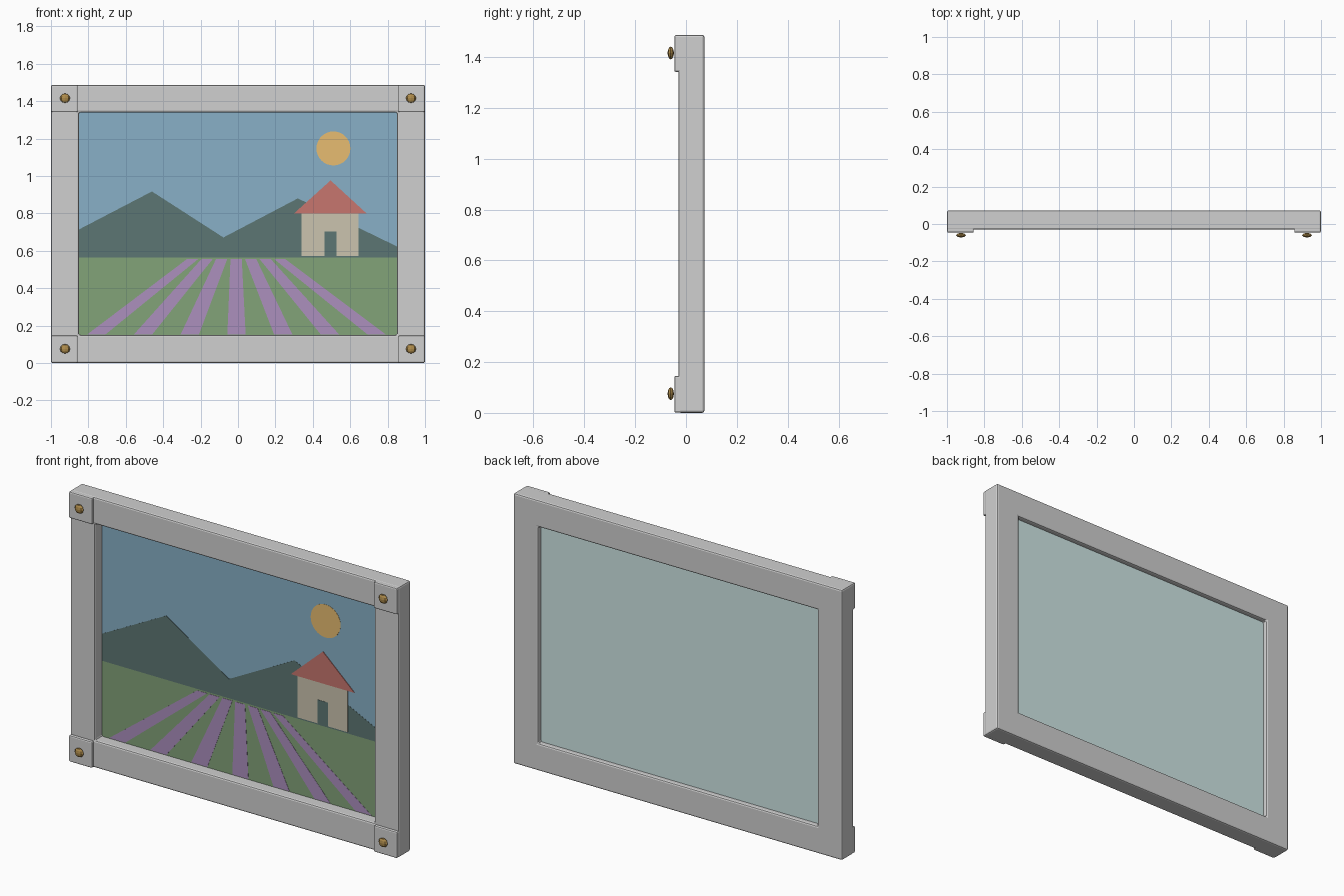
import bpy, bmesh, math
from mathutils import Matrix, Vector

old = bpy.data.objects.get("Cube")
if old:
    bpy.data.objects.remove(old)


def material(name, *rgb):
    """Flat material from 0-255 sRGB values, stored as linear."""
    lin = [((c / 255 + 0.055) / 1.055) ** 2.4 for c in rgb] + [1]
    m = bpy.data.materials.new(name)
    m.use_nodes = True
    m.diffuse_color = lin
    bsdf = next(n for n in m.node_tree.nodes if n.type == 'BSDF_PRINCIPLED')
    bsdf.inputs["Base Color"].default_value = lin
    return m


GREY = material("frame grey", 208, 208, 208)
GOLD = material("stud gold", 176, 141, 76)
BACK = material("pale backing", 212, 236, 235)
SKY = material("sky blue", 136, 176, 199)
HILL = material("dark hill green", 92, 118, 115)
GRASS = material("meadow green", 130, 163, 121)
LILAC = material("lavender", 172, 144, 190)
SUN = material("sun yellow", 233, 190, 114)
ROOF = material("roof red", 199, 118, 110)
WALL = material("wall cream", 203, 196, 175)


def finish(name, bm, mat, bevel=0):
    bmesh.ops.recalc_face_normals(bm, faces=bm.faces[:])
    me = bpy.data.meshes.new(name)
    bm.to_mesh(me)
    bm.free()
    me.materials.append(mat)
    ob = bpy.data.objects.new(name, me)
    bpy.context.collection.objects.link(ob)
    if bevel:
        mod = ob.modifiers.new("soft edges", 'BEVEL')
        mod.width = bevel
        mod.segments = 2
        mod.limit_method = 'ANGLE'
    return ob


def plate(name, shapes, mat, front, back, bevel=0):
    """Extrude (x, z) outlines between two depths."""
    bm = bmesh.new()
    for pts in shapes:
        f = bm.faces.new([bm.verts.new((x, front, z)) for x, z in pts])
        ext = bmesh.ops.extrude_face_region(bm, geom=[f], use_keep_orig=True)
        moved = [v for v in ext["geom"] if isinstance(v, bmesh.types.BMVert)]
        bmesh.ops.translate(bm, verts=moved, vec=(0, back - front, 0))
    return finish(name, bm, mat, bevel)


def rect(x0, x1, z0, z1):
    return [(x0, z0), (x1, z0), (x1, z1), (x0, z1)]


TOP = 1.487
IN_X, IN_Z0, IN_Z1 = 0.85, 0.15, TOP - 0.147

# Frame: a rectangular section swept round four mitred corners
bm = bmesh.new()
outer, inner = rect(-1, 1, 0, TOP), rect(-IN_X, IN_X, IN_Z0, IN_Z1)
rings = []
for (ox, oz), (ix, iz) in zip(outer, inner):
    section = [(ox, -0.03, oz), (ox, 0.0725, oz), (ix, 0.0725, iz), (ix, -0.03, iz)]
    rings.append([bm.verts.new(p) for p in section])
for i in range(4):
    a, b = rings[i], rings[(i + 1) % 4]
    for j in range(4):
        k = (j + 1) % 4
        bm.faces.new((a[j], b[j], b[k], a[k]))
finish("frame", bm, GREY, 0.009)

# Corner blocks with faceted studs
for side, sx in (("left", 1), ("right", -1)):
    for level, z0 in (("lower", 0.001), ("upper", TOP - 0.146)):
        x0, x1 = sorted((sx * 0.857, sx * 0.999))
        plate(f"{level}_{side}_corner_block", [rect(x0, x1, z0, z0 + 0.145)],
              GREY, -0.046, 0.02, 0.007)
        bm = bmesh.new()
        bmesh.ops.create_uvsphere(bm, u_segments=8, v_segments=6, radius=1)
        bm.transform(Matrix.Translation((sx * 0.925, -0.06, z0 + 0.0745))
                     @ Matrix.Diagonal((0.027, 0.0125, 0.025, 1)))
        finish(f"{level}_{side}_stud", bm, GOLD)

# Canvas and backing panel, tucked into the frame
plate("backing_panel", [rect(-0.86, 0.86, 0.14, TOP - 0.137)], BACK, 0.039, 0.045)
plate("sky", [rect(-0.86, 0.86, 0.14, TOP - 0.137)], SKY, 0.034, 0.039)

# Painted scene, layered as very thin plates
HORIZON = 0.565
layer = 0.034


def paint(name, shapes, mat, step):
    plate(name, shapes, mat, layer - step * 0.0012, layer)


paint("mountains", [[(-IN_X, HORIZON), (IN_X, HORIZON), (IN_X, 0.623), (0.32, 0.88),
                     (-0.078, 0.671), (-0.46, 0.917), (-IN_X, 0.714)]], HILL, 1)
paint("meadow", [rect(-IN_X, IN_X, 0.14, HORIZON)], GRASS, 1)
rows = []
for i in range(-3, 4):
    t, b = i * 0.077 - 0.01, i * 0.25 - 0.008
    rows.append([(b - 0.049, 0.152), (b + 0.049, 0.152),
                 (t + 0.03, 0.557), (t - 0.03, 0.557)])
paint("lavender_rows", rows, LILAC, 2)
disc = [(0.51 + 0.091 * math.cos(a * math.tau / 32),
         1.147 + 0.091 * math.sin(a * math.tau / 32)) for a in range(32)]
paint("sun", [disc], SUN, 1)
paint("house_wall", [rect(0.34, 0.645, 0.572, 0.805)], WALL, 2)
paint("house_door", [rect(0.463, 0.527, 0.572, 0.703)], HILL, 3)
paint("house_roof", [[(0.30, 0.80), (0.687, 0.80), (0.495, 0.976)]], ROOF, 3)
